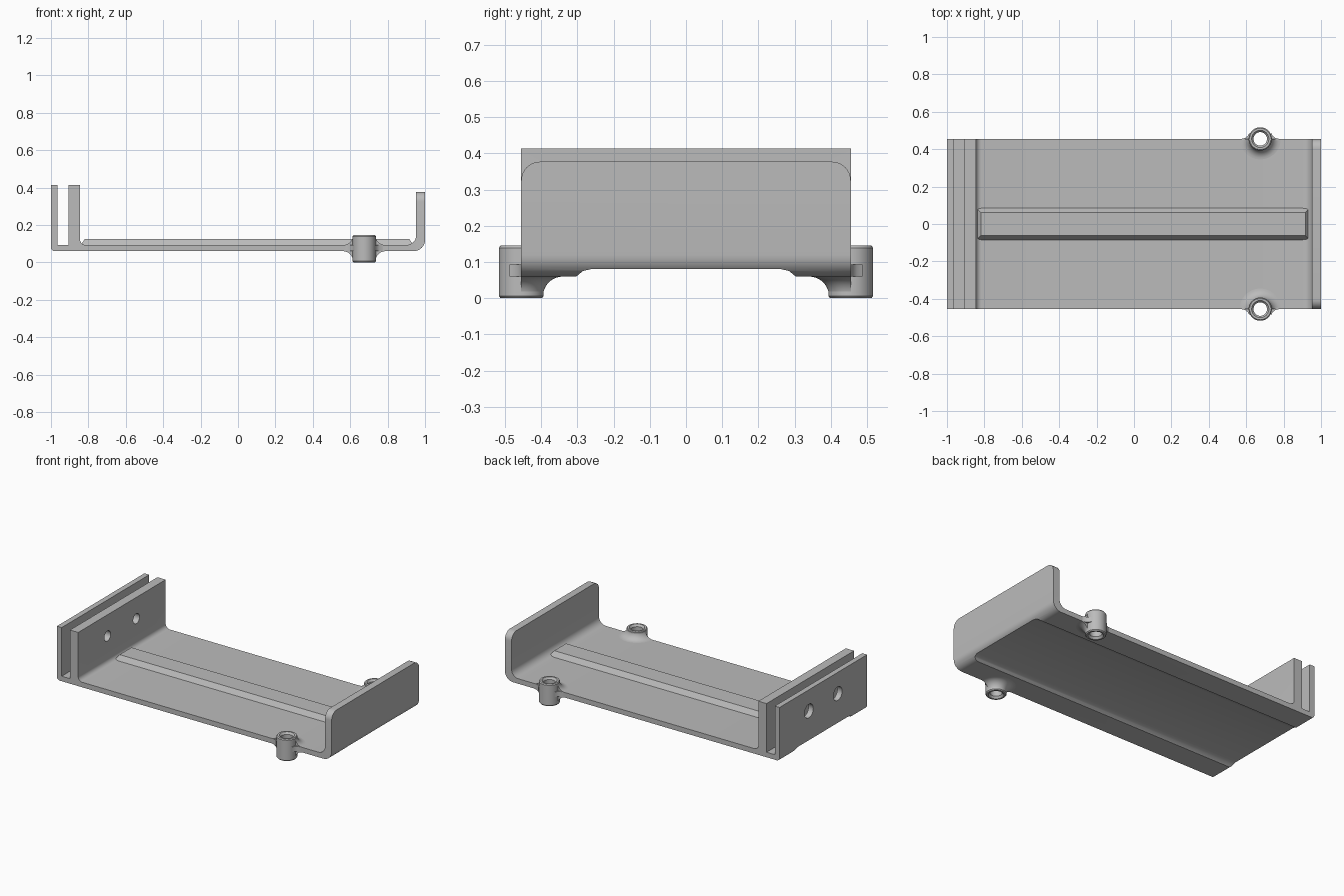
import bpy
import bmesh
from math import cos, sin, pi, radians
from mathutils import Matrix, Vector

if "Cube" in bpy.data.objects:
    bpy.data.objects.remove(bpy.data.objects["Cube"])

W = 0.455                 # half width of the plate
BOTTOM, FLOOR = 0.06, 0.093
BOSS_X = 0.675

grey = bpy.data.materials.new("light_grey")
grey.use_nodes = True
COLOUR = (0.5, 0.5, 0.5, 1)
grey.diffuse_color = COLOUR
grey.node_tree.nodes["Principled BSDF"].inputs["Base Color"].default_value = COLOUR


def finish(name, bm):
    bmesh.ops.recalc_face_normals(bm, faces=bm.faces[:])
    mesh = bpy.data.meshes.new(name)
    bm.to_mesh(mesh)
    bm.free()
    mesh.materials.append(grey)
    ob = bpy.data.objects.new(name, mesh)
    bpy.context.collection.objects.link(ob)
    return ob


def arc(cx, cy, r, start, end, steps=8):
    """Points on a circular arc, angles in degrees."""
    angles = [radians(start + (end - start) * i / steps) for i in range(steps + 1)]
    return [(cx + r * cos(a), cy + r * sin(a)) for a in angles]


def prism(points, axis, low, high):
    """Extrude a flat outline along an axis."""
    place = {"x": lambda p, d: (d, p[0], p[1]),
             "y": lambda p, d: (p[0], d, p[1]),
             "z": lambda p, d: (p[0], p[1], d)}[axis]
    bm = bmesh.new()
    face = bm.faces.new([bm.verts.new(place(p, low)) for p in points])
    out = bmesh.ops.extrude_face_region(bm, geom=[face])
    moved = [v for v in out["geom"] if isinstance(v, bmesh.types.BMVert)]
    shift = Vector(place((0, 0), high - low))
    bmesh.ops.translate(bm, verts=moved, vec=shift)
    return bm


def lathe(profile, steps=48):
    """Turn a closed radius/height outline into a ring."""
    bm = bmesh.new()
    verts = [bm.verts.new((r, 0, z)) for r, z in profile]
    edges = [bm.edges.new((verts[i - 1], verts[i])) for i in range(len(verts))]
    bmesh.ops.spin(bm, geom=verts + edges, cent=(0, 0, 0), axis=(0, 0, 1),
                   angle=2 * pi, steps=steps)
    bmesh.ops.remove_doubles(bm, verts=bm.verts[:], dist=0.0001)
    return bm


def cylinder(name, r, depth, location, along_x=False):
    bm = bmesh.new()
    turn = Matrix.Rotation(pi / 2, 4, "Y") if along_x else Matrix()
    bmesh.ops.create_cone(bm, cap_ends=True, segments=32, radius1=r, radius2=r,
                          depth=depth, matrix=Matrix.Translation(location) @ turn)
    return finish(name, bm)


def cut(target, cutter):
    mod = target.modifiers.new("cut", "BOOLEAN")
    mod.operation = "DIFFERENCE"
    mod.solver = "EXACT"
    mod.object = cutter
    bpy.context.view_layer.objects.active = target
    bpy.ops.object.modifier_apply(modifier=mod.name)
    bpy.data.objects.remove(cutter)


# Tray: floor, slotted double wall at one end, single wall at the other
outline = arc(-0.98, BOTTOM + 0.02, 0.02, 180, 270, 4)
outline += arc(0.94, BOTTOM + 0.06, 0.06, 270, 360)
outline += [(1, 0.377), (0.952, 0.377)]
outline += arc(0.902, FLOOR + 0.05, 0.05, 0, -90)
outline += arc(-0.815, FLOOR + 0.03, 0.03, 270, 180)
outline += [(-0.845, 0.413), (-0.905, 0.413), (-0.905, FLOOR),
            (-0.965, FLOOR), (-0.965, 0.413), (-1, 0.413)]
bm = prism(outline, "y", -W, W)
corners = [e for e in bm.edges
           if all(v.co.x > 0.9 and v.co.z > 0.37 for v in e.verts)
           and abs(e.verts[0].co.y - e.verts[1].co.y) < 0.01]
bmesh.ops.bevel(bm, geom=corners, offset=0.052, segments=8, profile=0.5,
                affect="EDGES")
tray = finish("tray", bm)

# Shallow channel under the floor
channel = [(-0.305, 0.05), (-0.303, BOTTOM), (-0.285, 0.075), (-0.26, 0.081)]
channel += [(-y, z) for y, z in reversed(channel)]
cut(tray, finish("channel_cutter", prism(channel, "x", -1.1, 1.1)))

# Screw holes through the double wall, wider in the outer one
for side in (-1, 1):
    y = side * 0.15
    cut(tray, cylinder("inner_hole_cutter", 0.033, 0.1, (-0.875, y, 0.273), True))
    cut(tray, cylinder("outer_hole_cutter", 0.045, 0.08, (-0.985, y, 0.273), True))
    cut(tray, cylinder("boss_hole_cutter", 0.04, 0.4, (BOSS_X, side * W, 0.1)))

# Raised rib along the floor with sloped sides and ends
bm = prism([(-0.845, -0.088), (0.942, -0.088), (0.942, 0.088), (-0.845, 0.088)],
           "z", FLOOR - 0.005, 0.124)
for v in bm.verts:
    if v.co.z > FLOOR:
        v.co.x -= 0.026 if v.co.x > 0 else -0.026
        v.co.y *= 0.7
rib = finish("centre_rib", bm)

# Mounting bosses, their flared fillets and the small webs beside them
boss_outline = [(0.046, 0), (0.057, 0), (0.062, 0.006), (0.062, 0.139),
                (0.057, 0.145), (0.046, 0.145), (0.036, 0.132), (0.036, 0.013)]
flare_outline = [(0.05, 0.005)] + arc(0.115, 0.005, 0.055, 180, 90)
flare_outline += arc(0.11, FLOOR + 0.05, 0.05, 270, 180) + [(0.05, 0.143)]
web_outline = [(-0.1, 0.44), (-0.1, W), (-0.08, 0.46), (-0.066, 0.472),
               (-0.058, 0.488), (-0.05, 0.45)]
for side, label in ((-1, "front"), (1, "back")):
    boss = finish(label + "_boss", lathe(boss_outline))
    boss.location = (BOSS_X, side * W, 0)

    bm = lathe(flare_outline)
    bmesh.ops.bisect_plane(bm, geom=bm.verts[:] + bm.edges[:] + bm.faces[:],
                           plane_co=(0, 0, 0), plane_no=(0, side, 0),
                           clear_outer=True)
    bmesh.ops.holes_fill(bm, edges=[e for e in bm.edges if e.is_boundary], sides=0)
    flare = finish(label + "_boss_flare", bm)
    flare.location = (BOSS_X, side * W, 0)

    for hand, hand_label in ((1, "right"), (-1, "left")):
        points = [(BOSS_X + hand * x, side * y) for x, y in web_outline]
        finish(f"{label}_{hand_label}_web", prism(points, "z", BOTTOM, FLOOR))

# Smooth the rounded parts, keep the edges sharp
bpy.ops.object.select_all(action="DESELECT")
for ob in bpy.context.collection.objects:
    if ob.type == "MESH" and grey.name in ob.data.materials:
        ob.select_set(True)
        bpy.context.view_layer.objects.active = ob
bpy.ops.object.shade_smooth_by_angle(angle=radians(30))
